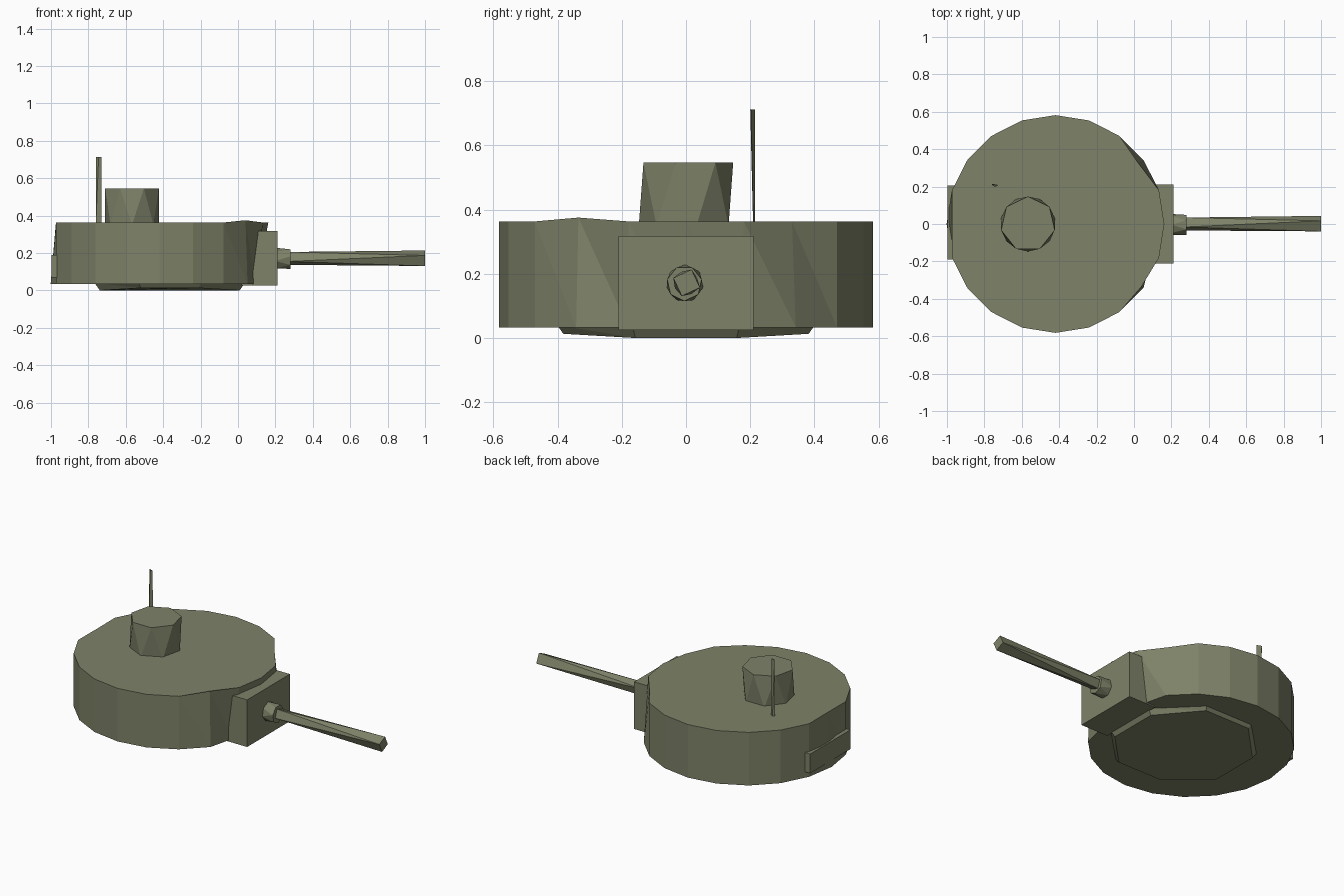
import bpy
from math import sin, cos, radians

if "Cube" in bpy.data.objects:
    bpy.data.objects.remove(bpy.data.objects["Cube"])

olive = bpy.data.materials.new("olive")
olive.diffuse_color = (0.21, 0.225, 0.14, 1)
olive.use_nodes = True
olive.node_tree.nodes["Principled BSDF"].inputs["Base Color"].default_value = olive.diffuse_color


def make(name, verts, faces):
    mesh = bpy.data.meshes.new(name)
    mesh.from_pydata(verts, [], faces)
    mesh.materials.append(olive)
    obj = bpy.data.objects.new(name, mesh)
    bpy.context.collection.objects.link(obj)
    return obj


def ring(n, r, start=0):
    """Points of a regular polygon, counter-clockwise."""
    return [(r * cos(radians(start + 360 * i / n)),
             r * sin(radians(start + 360 * i / n))) for i in range(n)]


def loft(name, a, b, split=True):
    """Closed solid between two rings with equal point counts."""
    n = len(a)
    faces = [list(range(n))[::-1], list(range(n, 2 * n))]
    for i in range(n):
        j = (i + 1) % n
        if split:
            faces += [(i, j, n + i), (j, n + j, n + i)]
        else:
            faces.append((i, j, n + j, n + i))
    return make(name, a + b, faces)


def box(name, lo, hi):
    rect = [(lo[0], lo[1]), (hi[0], lo[1]), (hi[0], hi[1]), (lo[0], hi[1])]
    return loft(name, [(*p, lo[2]) for p in rect], [(*p, hi[2]) for p in rect], False)


# Turret body: 20-sided drum, undercut at the gun and flattened at the rear
bottom = [(x - 0.42, y, 0.033) for x, y in ring(20, 0.582)]
top = [(x - 0.42, y, 0.363) for x, y in ring(20, 0.582)]
bottom[0] = (0.10, 0, 0.033)
for k in (1, 19):
    bottom[k] = (0.09, bottom[k][1], 0.033)
top[10] = (-0.972, 0, 0.363)
top[2] = (0.02, 0.33, 0.363)
top[18] = (0.04, -0.335, 0.375)
loft("turret_body", bottom, top)

# Turret ring underneath, with slightly uneven lower edge
outline = ring(8, 0.435, 22.5)
lower = [(x * 0.93 - 0.365, y * 0.95, 0.0 if abs(y) < 0.2 else 0.013) for x, y in outline]
upper = [(x - 0.365, y, 0.04) for x, y in outline]
loft("turret_ring", lower, upper)

# Commander hatch: twisted seven-sided drum
loft("hatch_drum",
     [(x - 0.567, y, 0.35) for x, y in ring(7, 0.147, -90 - 360 / 7)],
     [(x - 0.567, y, 0.546) for x, y in ring(7, 0.147, 90 - 180 - 180 / 7)])

# Gun shield and rear stowage box
box("gun_shield", (0.02, -0.21, 0.025), (0.21, 0.21, 0.318))
box("rear_box", (-0.998, -0.19, 0.07), (-0.955, 0.205, 0.19))

# Gun collar and barrel, lofted along x
loft("gun_collar",
     [(0.20, y - 0.003, z + 0.17) for y, z in ring(7, 0.058, 90)],
     [(0.28, y - 0.005, z + 0.17) for y, z in ring(7, 0.055, 90 + 180 / 7)])
loft("gun_barrel",
     [(0.27, y, z + 0.171) for y, z in ring(4, 0.038, 25)],
     [(1.0, y + 0.002, z + 0.172) for y, z in ring(4, 0.044, 70)])

# Thin aerial
loft("aerial",
     [(-0.76, 0.209, 0.35), (-0.73, 0.209, 0.35), (-0.745, 0.215, 0.35)],
     [(-0.745, 0.20, 0.712), (-0.73, 0.203, 0.712), (-0.76, 0.215, 0.712)])
